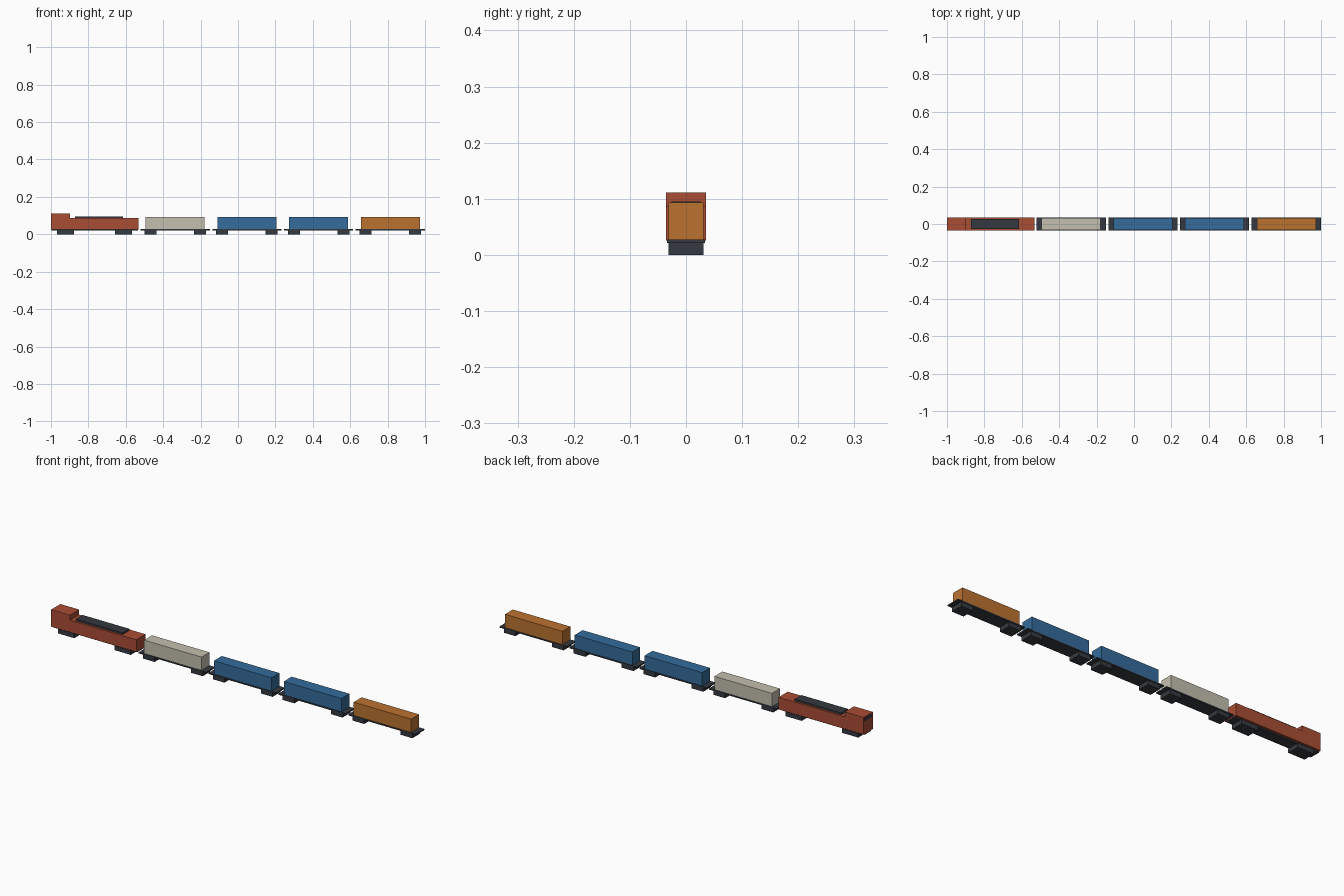
import bpy

if "Cube" in bpy.data.objects:
    bpy.data.objects.remove(bpy.data.objects["Cube"])


def material(name, rgb):
    m = bpy.data.materials.new(name)
    m.diffuse_color = (*rgb, 1)
    m.use_nodes = True
    m.node_tree.nodes["Principled BSDF"].inputs["Base Color"].default_value = m.diffuse_color
    return m


DARK = material("dark_grey", (0.035, 0.042, 0.052))
RED = material("red", (0.40, 0.075, 0.035))
CREAM = material("cream", (0.55, 0.52, 0.43))
BLUE = material("blue", (0.035, 0.15, 0.33))
ORANGE = material("orange", (0.50, 0.17, 0.03))


def box(name, x0, x1, half_w, z0, z1, mat):
    """Box symmetric about y = 0, given by its x and z limits."""
    bpy.ops.mesh.primitive_cube_add(size=1, location=((x0 + x1) / 2, 0, (z0 + z1) / 2))
    ob = bpy.context.object
    ob.name = name
    ob.scale = (x1 - x0, 2 * half_w, z1 - z0)
    bpy.ops.object.transform_apply(location=False, rotation=False, scale=True)
    ob.data.materials.append(mat)
    return ob


def bogies(name, centre, offset, length):
    for end, s in (("front", -1), ("rear", 1)):
        c = centre + s * offset
        box(f"{name}_{end}_bogie", c - length / 2, c + length / 2, 0.031, 0, 0.022, DARK)


# Locomotive
box("locomotive_body", -1.0, -0.533, 0.036, 0.026, 0.086, RED)
box("locomotive_frame", -0.998, -0.535, 0.026, 0.02, 0.0265, DARK)
box("locomotive_cab", -1.0, -0.897, 0.036, 0.086, 0.111, RED)
box("cab_windscreen", -1.001, -0.995, 0.027, 0.09, 0.105, DARK)
box("roof_vent", -0.871, -0.615, 0.026, 0.085, 0.095, DARK)
bogies("locomotive", -0.767, 0.155, 0.09)

# Container wagons
for i, paint in enumerate((CREAM, BLUE, BLUE, ORANGE)):
    c = -0.336 + i * 0.3835
    n = f"wagon_{i + 1}"
    box(n + "_deck", c - 0.185, c + 0.185, 0.034, 0.021, 0.027, DARK)
    box(n + "_container", c - 0.158, c + 0.158, 0.031, 0.027, 0.093, paint)
    bogies(n, c, 0.132, 0.064)
